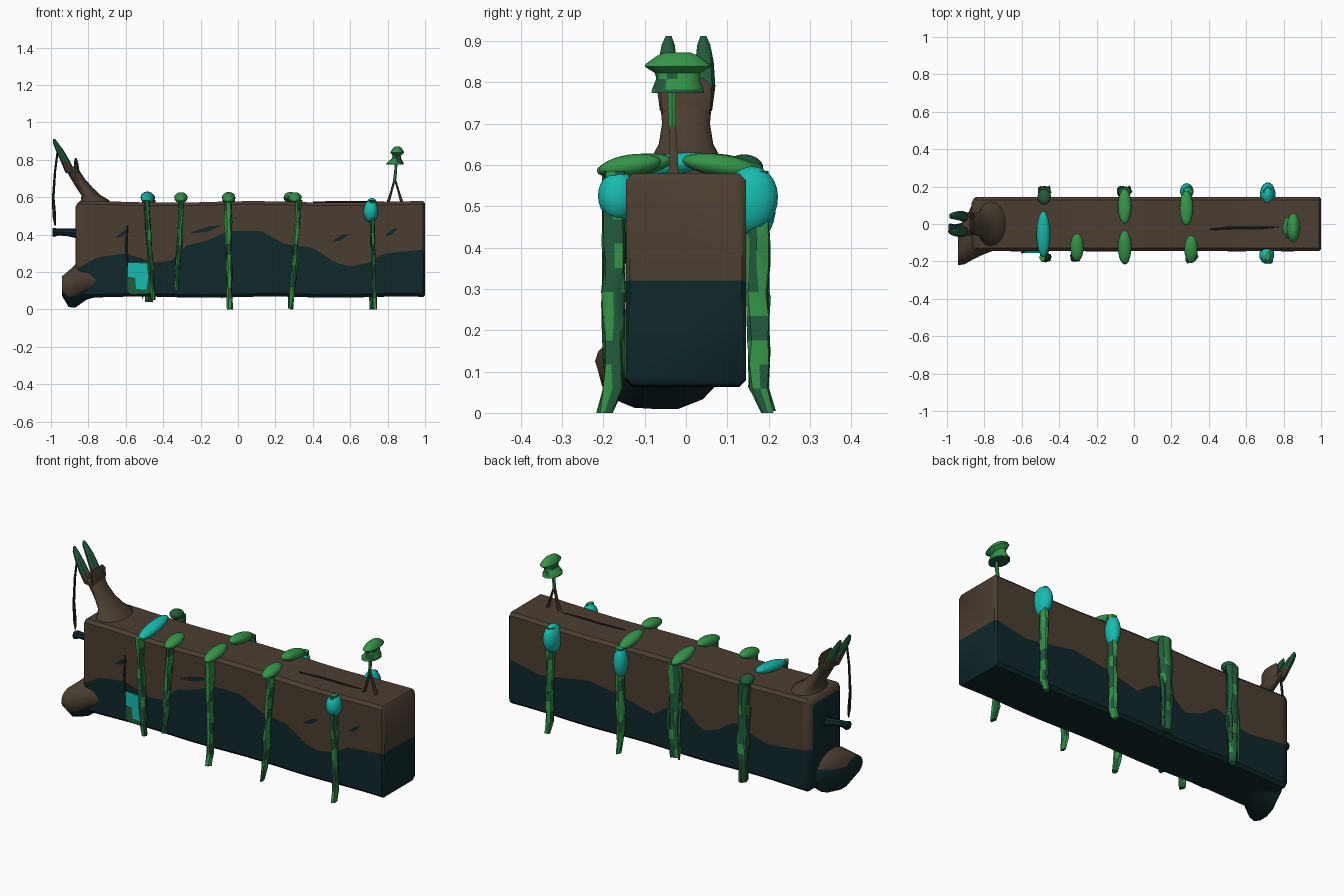
import bpy, bmesh, math, random
from mathutils import Vector

if "Cube" in bpy.data.objects:
    bpy.data.objects.remove(bpy.data.objects["Cube"])
random.seed(4)


def mat(name, c):
    m = bpy.data.materials.new(name)
    m.diffuse_color = (*c, 1)
    m.use_nodes = True
    m.node_tree.nodes["Principled BSDF"].inputs["Base Color"].default_value = m.diffuse_color
    return m


BROWN = mat("bark brown", (.070, .048, .031))
DARK = mat("dark teal bark", (.005, .021, .024))
GREEN = mat("leaf green", (.035, .30, .065))
MOSS = mat("dark moss green", (.016, .105, .045))
TEAL = mat("bright teal", (.008, .50, .43))
SHADE = mat("deep root brown", (.022, .018, .013))


def finish(name, bm, mats, rule=None, smooth=True):
    bmesh.ops.recalc_face_normals(bm, faces=bm.faces)
    bm.normal_update()
    if rule:
        for f in bm.faces:
            f.material_index = rule(f)
    me = bpy.data.meshes.new(name)
    bm.to_mesh(me)
    bm.free()
    for m in mats:
        me.materials.append(m)
    ob = bpy.data.objects.new(name, me)
    bpy.context.collection.objects.link(ob)
    if smooth:
        bpy.ops.object.select_all(action='DESELECT')
        ob.select_set(True)
        bpy.context.view_layer.objects.active = ob
        bpy.ops.object.shade_smooth_by_angle(angle=math.radians(40))
    return ob


def loft(name, rings, mats, n=10, plane='xy', rule=None, jitter=0):
    """Rings are (x, y, z, radius1, radius2) with sections in the given plane."""
    bm = bmesh.new()
    loops = []
    for x, y, z, a, b in rings:
        loop = []
        for i in range(n):
            t = math.tau * i / n
            u, v = a * math.cos(t), b * math.sin(t)
            p = Vector((x + u, y + v, z)) if plane == 'xy' else Vector((x, y + u, z + v))
            if jitter:
                p += Vector((random.uniform(-jitter, jitter), random.uniform(-jitter, jitter), 0))
            loop.append(bm.verts.new(p))
        loops.append(loop)
    for l, m in zip(loops, loops[1:]):
        for i in range(n):
            bm.faces.new((l[i], l[(i + 1) % n], m[(i + 1) % n], m[i]))
    bm.faces.new(loops[0])
    bm.faces.new(loops[-1])
    return finish(name, bm, mats, rule)


def interp(table, x):
    for (x0, z0), (x1, z1) in zip(table, table[1:]):
        if x <= x1:
            return z0 + (z1 - z0) * max(0, x - x0) / (x1 - x0)
    return table[-1][1]


# Log beam, split into brown top and dark lower half along a wavy line
FRONT = [(-.86, .22), (-.75, .28), (-.6, .30), (-.45, .25), (-.36, .26), (-.28, .34),
         (-.16, .37), (-.05, .42), (.12, .42), (.25, .35), (.4, .33), (.52, .25),
         (.6, .23), (.7, .25), (.78, .30), (1, .32)]
BACK = [(-.86, .30), (-.6, .27), (-.4, .34), (-.3, .27), (-.2, .24), (-.1, .33),
        (0, .32), (.1, .25), (.3, .30), (.5, .33), (.8, .28), (1, .32)]
bm = bmesh.new()
loops, N = [], 64
stations = [(-.868, .03), (-.858, .01)] + [(-.845 + 1.835 * i / N, 0) for i in range(N + 1)] + [(1, .01)]
for x, ins in stations:
    c, w = .016, .145 - ins
    lo = .066 + ins + .003 * math.sin(9 * x)
    hi = .575 - ins + .004 * math.sin(7 * x + 1)
    zf, zb = interp(FRONT, x), interp(BACK, x)
    pts = [(-w + c, lo), (-w, lo + c), (-w, zf), (-w, hi - c), (-w + c, hi),
           (w - c, hi), (w, hi - c), (w, zb), (w, lo + c), (w - c, lo)]
    loops.append([bm.verts.new((x, y, z)) for y, z in pts])
dark_faces = set()
for l, m in zip(loops, loops[1:]):
    for j in range(10):
        k = (j + 1) % 10
        f = bm.faces.new((l[j], l[k], m[k], m[j]))
        if j in (0, 1, 7, 8, 9):
            dark_faces.add(f)
e = loops[-1]
bm.faces.new(e[2:8])
dark_faces.add(bm.faces.new(e[:3] + e[7:]))
dark_faces.add(bm.faces.new(loops[0]))
finish("log_beam", bm, [BROWN, DARK], lambda f: 1 if f in dark_faces else 0)

# Flared root at the lower left corner
loft("root_foot", [(-.72, 0, .16, .13, .085), (-.81, -.02, .15, .145, .10), (-.87, -.05, .125, .145, .118),
                   (-.905, -.10, .11, .115, .10), (-.94, -.145, .125, .075, .055)],
     [BROWN, DARK], 14, 'yz', lambda f: 0 if f.normal.z > .15 or f.normal.y < -.75 else 1)

# Broken stump rising from the left end: neck, split prongs, back splinter
loft("stump_neck", [(-.765, 0, .54, .10, .135), (-.765, 0, .585, .075, .115), (-.785, 0, .61, .052, .088),
                    (-.82, 0, .65, .044, .066), (-.857, 0, .70, .037, .058),
                    (-.885, 0, .745, .035, .062), (-.895, 0, .765, .025, .06)], [BROWN], 16)
for s, label in ((-1, "front"), (1, "back")):
    loft("stump_prong_" + label, [(-.895, s * .035, .73, .027, .028), (-.922, s * .043, .79, .025, .028),
                                  (-.953, s * .045, .85, .021, .022), (-.975, s * .043, .89, .014, .016),
                                  (-.983, s * .042, .912, .005, .007)],
         [BROWN, MOSS], 8, rule=lambda f: 1 if f.calc_center_median().z > .81 else 0)
loft("stump_splinter", [(-.868, 0, .70, .025, .055), (-.864, 0, .75, .015, .063),
                        (-.866, 0, .79, .010, .063), (-.868, 0, .81, .004, .045)], [BROWN], 10)
loft("hanging_root", [(-.965, -.045, .84, .006, .006), (-.978, -.045, .74, .006, .007),
                      (-.988, -.04, .60, .007, .008), (-.982, -.04, .50, .010, .010),
                      (-.978, -.04, .45, .004, .004)], [SHADE], 6)
loft("side_twig", [(-.84, 0, .405, .03, .03), (-.91, -.015, .412, .022, .020), (-.96, -.022, .414, .02, .018),
                   (-.985, -.025, .412, .028, .024), (-.992, -.025, .412, .022, .020)], [DARK], 8, 'yz')


# Hanging vines: x at top, x at bottom, side, bottom height, half width, share of dark faces
def vine(name, x0, x1, s, bottom, rx, dark):
    rings, n = [], 11
    for i in range(n):
        t = i / (n - 1)
        ry = .030 - .006 * t
        y = s * (.172 + .006 * t + (.018 if t > .9 and bottom < .03 else 0))
        w = rx * (1.15 - .3 * t + .12 * math.sin(9 * t + x0 * 8))
        rings.append((x0 + (x1 - x0) * t, y, .585 + (bottom - .585) * t, w, ry * (.75 if t == 1 else 1)))
    loft(name, rings, [GREEN, MOSS], 7, rule=lambda f: 1 if random.random() < dark else 0, jitter=.004)


for i, v in enumerate([(-.49, -.455, -1, .05, .015, .75), (-.30, -.33, -1, .10, .014, .7),
                       (-.055, -.045, -1, 0, .017, .35), (.325, .285, -1, 0, .015, .5),
                       (.715, .73, -1, 0, .012, .65), (-.48, -.475, 1, .04, .030, .8),
                       (-.05, -.06, 1, .07, .034, .65), (.285, .28, 1, .005, .020, .35),
                       (.715, .72, 1, 0, .018, .35)]):
    vine("vine_%d" % (i + 1), *v)
for x in (-.505, -.46, -.08, -.03):  # ragged strands on the wide back vines
    loft("vine_strand", [(x, .155, .45, .006, .010), (x + .005, .19, .28, .010, .016),
                         (x - .006, .185, .06, .004, .006)], [MOSS], 5)


# Leaf caps over the top edges and teal clumps on the sides
def blob(name, c, r, m, tilt=0):
    bpy.ops.mesh.primitive_uv_sphere_add(segments=20, ring_count=12, radius=1, location=c,
                                         scale=r, rotation=(tilt, 0, 0))
    ob = bpy.context.object
    ob.name = name
    ob.data.materials.append(m)
    bpy.ops.object.shade_smooth()


for x, y, ry, m in ((-.485, -.055, .125, TEAL), (-.305, -.125, .075, GREEN), (-.05, -.125, .092, GREEN),
                    (.305, -.135, .076, GREEN), (-.05, .095, .095, GREEN), (.28, .085, .095, GREEN),
                    (-.48, .145, .042, MOSS)):
    blob("leaf_cap", (x, y, .598), (.036, ry, .027), m, (.15 if y < 0 else -.15))
blob("teal_clump_front", (.71, -.165, .525), (.04, .048, .06), TEAL)
blob("teal_clump_back_right", (.715, .155, .515), (.042, .067, .082), TEAL, -.2)
blob("teal_clump_back_middle", (.282, .175, .505), (.036, .043, .085), TEAL)

# Teal moss patch hung from a thin root on the front


def plate(name, pts, m, y0=-.145, y1=-.151):
    bm = bmesh.new()
    a = [bm.verts.new((x, y0, z)) for x, z in pts]
    b = [bm.verts.new((x, y1, z)) for x, z in pts]
    bm.faces.new(a)
    bm.faces.new(b)
    for i in range(len(pts)):
        k = (i + 1) % len(pts)
        bm.faces.new((a[i], a[k], b[k], b[i]))
    finish(name, bm, [m], smooth=False)


plate("moss_patch_edge", [(-.59, .25), (-.59, .10), (-.57, .08), (-.46, .085), (-.455, .14), (-.47, .25)],
      MOSS, y1=-.149)
plate("moss_patch", [(-.587, .25), (-.587, .175), (-.55, .17), (-.545, .11), (-.49, .105), (-.475, .2), (-.48, .245)],
      TEAL, y1=-.154)
loft("patch_root", [(-.592, -.15, .45, .004, .004), (-.598, -.152, .34, .006, .006),
                    (-.59, -.15, .23, .005, .005)], [SHADE], 6)

# Dark bark scars on the front and a crack along the top
for x, z, l in ((-.17, .425, .09), (.82, .41, .035), (.55, .38, .05), (-.62, .40, .04)):
    plate("bark_scar", [(x - l, z - .018), (x, z - .012), (x + l, z + .025), (x + l * .2, z + .02), (x - l * .5, z)],
          DARK, y1=-.147)
loft("top_crack", [(.40, -.03, .575, .003, .003), (.52, -.02, .576, .008, .004),
                   (.68, -.02, .576, .007, .004), (.78, -.015, .575, .002, .003)], [SHADE], 6, 'yz')

# Sapling on top: forked roots, trunk and two-tier crown
for x in (.80, .878):
    loft("sapling_root", [(x, -.03, .565, .009, .015), ((x + .84) / 2, -.03, .63, .006, .011),
                          (.838, -.033, .70, .006, .009)], [BROWN], 6)
loft("sapling_trunk", [(.836, -.033, .68, .008, .010), (.843, -.034, .74, .008, .011),
                       (.845, -.034, .79, .007, .012)], [GREEN], 6)
loft("sapling_crown", [(.84, -.02, .774, .046, .064), (.84, -.02, .783, .046, .062), (.848, -.02, .808, .024, .052),
                       (.848, -.02, .822, .022, .055), (.852, -.02, .838, .036, .080), (.852, -.02, .844, .035, .078),
                       (.852, -.02, .864, .022, .050), (.852, -.02, .872, .010, .030)],
     [GREEN, MOSS], 12, rule=lambda f: 1 if f.calc_center_median().z < .82 and f.normal.z < .5 and random.random() < .5 else 0)
